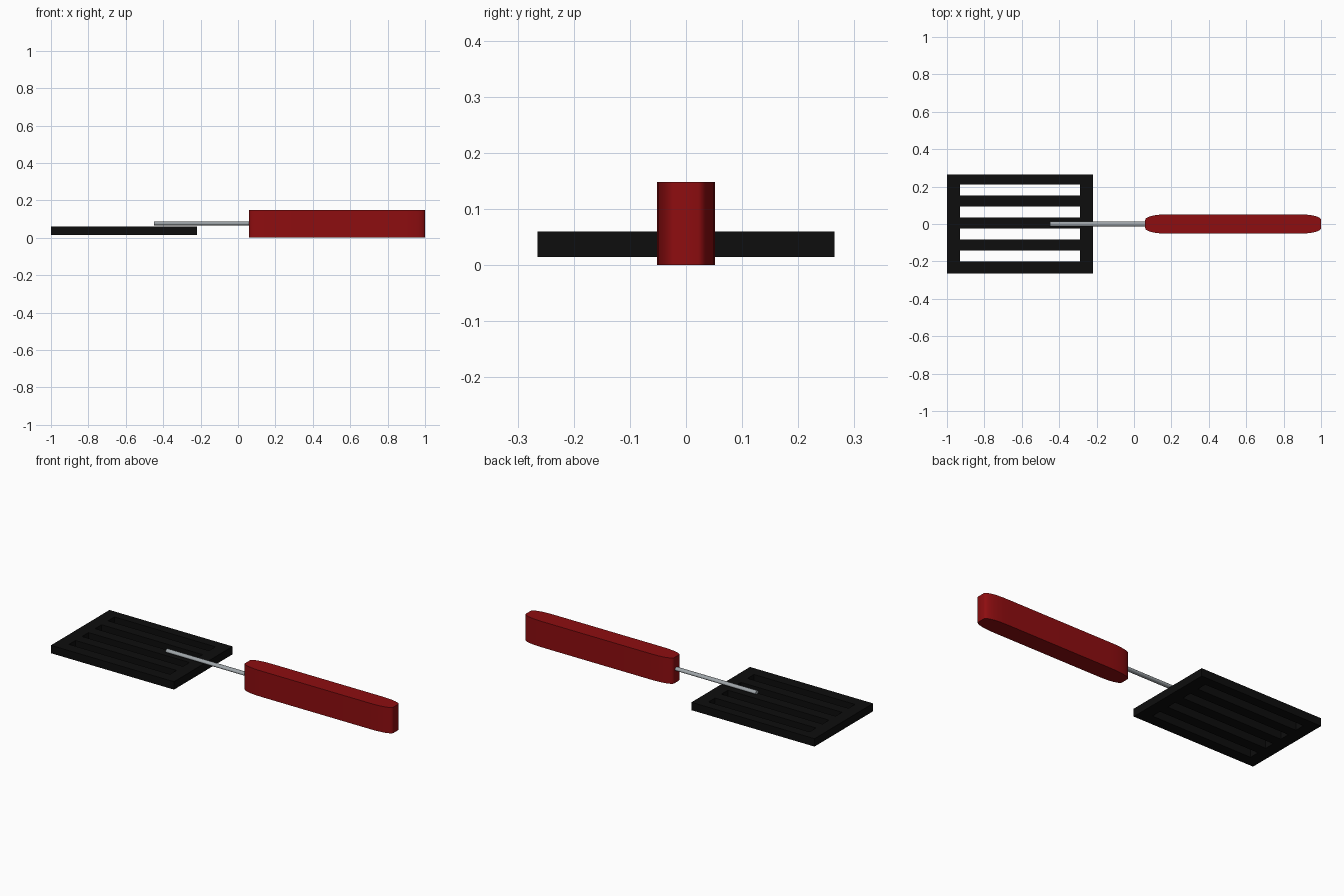
import bpy, bmesh, math
from mathutils import Matrix

cube = bpy.data.objects.get("Cube")
if cube:
    bpy.data.objects.remove(cube, do_unlink=True)


def material(name, rgb, rough=0.5):
    m = bpy.data.materials.new(name)
    m.use_nodes = True
    m.diffuse_color = (*rgb, 1)
    bsdf = m.node_tree.nodes["Principled BSDF"]
    bsdf.inputs["Base Color"].default_value = (*rgb, 1)
    bsdf.inputs["Roughness"].default_value = rough
    return m


def make_object(name, bm, mat, smooth=False):
    bmesh.ops.recalc_face_normals(bm, faces=bm.faces)
    mesh = bpy.data.meshes.new(name)
    bm.to_mesh(mesh)
    bm.free()
    mesh.materials.append(mat)
    ob = bpy.data.objects.new(name, mesh)
    bpy.context.collection.objects.link(ob)
    if smooth:
        bpy.ops.object.select_all(action="DESELECT")
        ob.select_set(True)
        bpy.context.view_layer.objects.active = ob
        bpy.ops.object.shade_smooth_by_angle(angle=math.radians(40))
    return ob


def extrude_up(bm, faces, height):
    out = bmesh.ops.extrude_face_region(bm, geom=faces)
    verts = [g for g in out["geom"] if isinstance(g, bmesh.types.BMVert)]
    bmesh.ops.translate(bm, verts=verts, vec=(0, 0, height))


black = material("black plastic", (0.004, 0.004, 0.004))
red = material("red handle", (0.27, 0.004, 0.005))
steel = material("steel grey", (0.34, 0.37, 0.39))

# Slotted blade: a grid of cells with the slot cells left out
xs = [-1.0, -0.93, -0.29, -0.22]
slot_centres = [-0.172, -0.054, 0.064, 0.181]
ys = [-0.265] + [c + s * 0.029 for c in slot_centres for s in (-1, 1)] + [0.265]
bm = bmesh.new()
grid = [[bm.verts.new((x, y, 0.015)) for y in ys] for x in xs]
for i in range(len(xs) - 1):
    for j in range(len(ys) - 1):
        if i == 1 and j % 2 == 1:
            continue
        bm.faces.new((grid[i][j], grid[i + 1][j], grid[i + 1][j + 1], grid[i][j + 1]))
extrude_up(bm, bm.faces[:], 0.045)
make_object("blade", bm, black)

# Thin metal shaft lying on the blade and running into the handle
bm = bmesh.new()
bmesh.ops.create_cone(bm, cap_ends=True, segments=24, radius1=1, radius2=1, depth=1)
place = (Matrix.Translation((-0.15, 0, 0.076)) @ Matrix.Diagonal((0.6, 0.014, 0.01, 1))
         @ Matrix.Rotation(math.pi / 2, 4, "Y"))
bmesh.ops.transform(bm, matrix=place, verts=bm.verts)
make_object("shaft", bm, steel, smooth=True)

# Handle: a rounded outline, mirrored to all four corners and extruded up
half_len, half_wid, mid = 0.47, 0.052, 0.53
corner = [(half_len, 0.022)]
for k in range(1, 9):
    a = k / 8 * math.pi / 2
    corner.append((half_len - 0.14 + 0.14 * math.cos(a) ** 0.8,
                   0.022 + (half_wid - 0.022) * math.sin(a)))
half = corner + [(-x, y) for x, y in reversed(corner)]
outline = half + [(x, -y) for x, y in reversed(half)]
bm = bmesh.new()
base = bm.faces.new([bm.verts.new((mid + x, y, 0)) for x, y in outline])
extrude_up(bm, [base], 0.148)
make_object("handle", bm, red, smooth=True)
